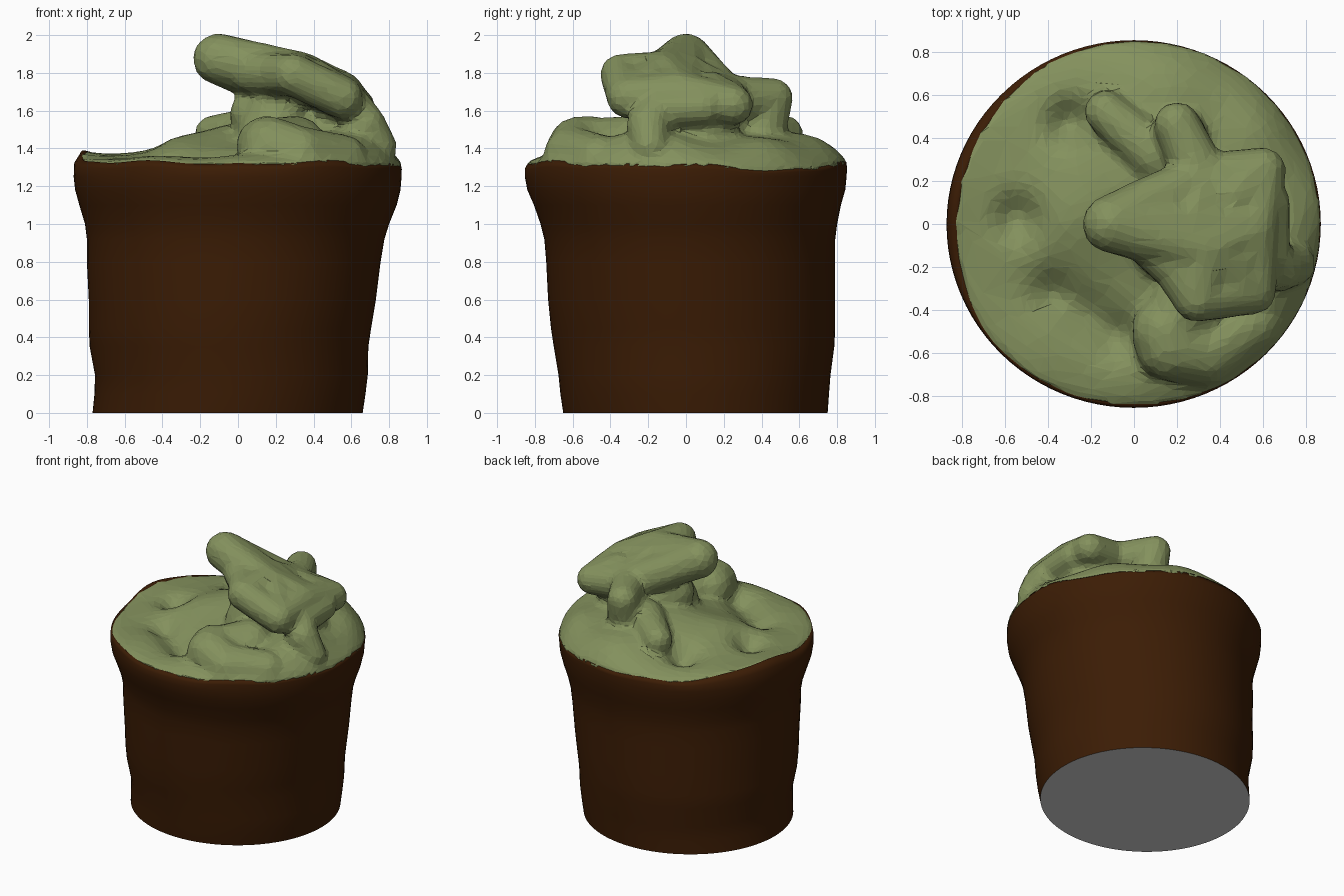
import bpy, bmesh, math
from mathutils import Vector

if "Cube" in bpy.data.objects:
    bpy.data.objects.remove(bpy.data.objects["Cube"])


def material(name, rgb):
    m = bpy.data.materials.new(name)
    m.diffuse_color = (*rgb, 1)
    m.use_nodes = True
    m.node_tree.nodes["Principled BSDF"].inputs["Base Color"].default_value = m.diffuse_color
    return m


brown = material("dark brown", (0.045, 0.012, 0.0015))
green = material("sage green", (0.23, 0.283, 0.11))
grey = material("base grey", (0.65, 0.65, 0.65))


def make_object(name, bm, mats):
    bmesh.ops.recalc_face_normals(bm, faces=bm.faces[:])
    me = bpy.data.meshes.new(name)
    bm.to_mesh(me)
    bm.free()
    for m in mats:
        me.materials.append(m)
    ob = bpy.data.objects.new(name, me)
    bpy.context.collection.objects.link(ob)
    return ob


N = 96
ANG = [2 * math.pi * i / N for i in range(N)]


def bump(a, centre, width):
    d = (math.degrees(a) - centre + 180) % 360 - 180
    return math.exp(-(d / width) ** 2)


def edge_z(a):
    # wavy border between pot wall and filling
    return (1.325 + 0.055 * bump(a, 165, 28) - 0.045 * bump(a, 30, 22)
            + 0.008 * math.sin(5 * a) + 0.005 * math.sin(11 * a))


def edge_point(a, k=1.0):
    k *= 1 - 0.03 * bump(a, 150, 35) - 0.025 * bump(a, 190, 18) - 0.015 * bump(a, 268, 25)
    return 0.862 * k * math.cos(a), 0.85 * k * math.sin(a)


def loft(bm, rings):
    faces = []
    for lo, hi in zip(rings, rings[1:]):
        for i in range(N):
            j = (i + 1) % N
            faces.append(bm.faces.new((lo[i], lo[j], hi[j], hi[i])))
    return faces


def fan(bm, ring, co):
    c = bm.verts.new(co)
    for i in range(N):
        bm.faces.new((ring[i], ring[(i + 1) % N], c))


# Pot wall: z, x min, x max, y min, y max
rows = [(0, -.77, .66, -.65, .75), (.1, -.76, .675, -.665, .757),
        (.2, -.757, .687, -.675, .765), (.35, -.785, .69, -.70, .785),
        (.45, -.79, .705, -.715, .79), (.6, -.79, .73, -.73, .79),
        (.8, -.80, .755, -.74, .79), (.92, -.80, .775, -.75, .79),
        (1.0, -.81, .80, -.77, .80), (1.1, -.84, .84, -.805, .82),
        (1.18, -.862, .86, -.84, .843), (1.25, -.87, .866, -.853, .85)]
bm = bmesh.new()
rings = []
for z, x0, x1, y0, y1 in rows:
    rings.append([bm.verts.new(((x0 + x1) / 2 + (x1 - x0) / 2 * math.cos(a),
                                (y0 + y1) / 2 + (y1 - y0) / 2 * math.sin(a), z))
                  for a in ANG])
rings.append([bm.verts.new((.867 * math.cos(a), .853 * math.sin(a),
                            1.25 + .6 * (edge_z(a) - 1.25))) for a in ANG])
rings.append([bm.verts.new((*edge_point(a), edge_z(a))) for a in ANG])
# hidden inner lip under the filling
rings.append([bm.verts.new((*edge_point(a, .96), edge_z(a) - .02)) for a in ANG])
rings.append([bm.verts.new((*edge_point(a, .93), 1.22)) for a in ANG])
wall = loft(bm, rings)
fan(bm, rings[-1], (0, 0, 1.18))
base = bm.faces.new(rings[0])
base.material_index = 1
for f in wall:
    f.smooth = True
pot = make_object("pot", bm, [brown, grey])


# Filling: uneven surface with ridges and pits
def gauss(x, y, cx, cy, s):
    return math.exp(-((x - cx) ** 2 + (y - cy) ** 2) / s ** 2)


def height(x, y):
    h = 1.385 + 0.025 * x
    for cx, cy, s, d in ((0, .2, .32, .13), (.35, .0, .3, .1),
                         (-.3, .47, .10, -.12), (-.54, .03, .10, -.10),
                         (-.38, -.32, .10, -.08), (-.22, -.42, .12, -.08),
                         (-.08, -.52, .10, -.09), (.15, .68, .28, .08),
                         (.6, .45, .2, .06), (-.33, 0, .2, .05),
                         (.65, -.35, .25, .08), (.74, -.1, .15, .05),
                         (-.2, -.7, .2, -.02), (-.6, -.35, .2, -.02)):
        h += d * gauss(x, y, cx, cy, s)
    return h


bm = bmesh.new()
rings = []
for k, z in ((.90, 1.14), (.97, 1.22)):
    rings.append([bm.verts.new((*edge_point(a, k), z)) for a in ANG])
STEPS = 30
for s in range(STEPS):
    t = 1 - s / STEPS
    ring = []
    for a in ANG:
        x, y = edge_point(a, 1.01 * t)
        e = edge_z(a)
        ring.append(bm.verts.new((x, y, e + (height(x, y) - e) * (1 - t ** 10))))
    rings.append(ring)
loft(bm, rings)
fan(bm, rings[-1], (0, 0, height(0, 0)))
fan(bm, rings[0], (0, 0, 1.14))


# Lumps and tilted leaf: chains of balls (x, y, z, radius)
def chain(*pts):
    for p, q in zip(pts, pts[1:]):
        p, q = Vector(p), Vector(q)
        n = max(2, int((p - q).length / 0.04))
        for i in range(n + 1):
            v = p.lerp(q, i / n)
            d = bmesh.ops.create_icosphere(bm, subdivisions=2, radius=v[3])
            bmesh.ops.translate(bm, verts=d["verts"], vec=v.xyz)


head = (-.105, 0, 1.875, .14)
mid = (.25, -.02, 1.76, .15)
rear = (.32, .2, 1.66, .135)
front_tip = (.29, -.345, 1.79, .115)
low_tip = (.55, -.31, 1.67, .115)
side = (.54, -.03, 1.68, .135)
right_tip = (.6, .25, 1.63, .11)
crown = (.32, -.12, 1.785, .135)
finger = (.2, .46, 1.665, .112)
chain(head, mid, side)
chain(head, crown, low_tip, side, right_tip, rear, mid)
chain(rear, side, crown, rear, (.45, .12, 1.68, .135), right_tip)
chain(head, (.04, .08, 1.8, .13), rear, finger)
chain((.08, -.09, 1.80, .12), (.2, -.2, 1.79, .12), front_tip, low_tip)
chain(front_tip, crown, (.45, -.2, 1.72, .125), side)
chain(finger, (.22, .38, 1.42, .14))
# stalk
chain(mid, (.17, -.08, 1.45, .19), (.42, .08, 1.45, .22), side)
chain((.08, 0, 1.58, .13), (.25, .2, 1.5, .15))
# low lumps around the stalk
chain((-.13, .52, 1.475, .105), (.1, .32, 1.5, .13))
chain((.15, -.5, 1.41, .168), (.17, -.57, 1.41, .165), (.33, -.6, 1.36, .16),
      (.55, -.46, 1.34, .14))
chain((.16, -.5, 1.4, .16), (.3, -.3, 1.4, .18))
chain((.63, .1, 1.62, .1), (.62, -.15, 1.6, .11), (.67, -.2, 1.52, .12),
      (.745, -.19, 1.41, .1))
filling = make_object("filling_and_leaf", bm, [green])

# Fuse, soften and facet
m = filling.modifiers.new("fuse", "REMESH")
m.mode = "VOXEL"
m.voxel_size = 0.022
m = filling.modifiers.new("soften", "SMOOTH")
m.factor = 0.5
m.iterations = 6
m = filling.modifiers.new("facet", "DECIMATE")
m.ratio = 0.11
